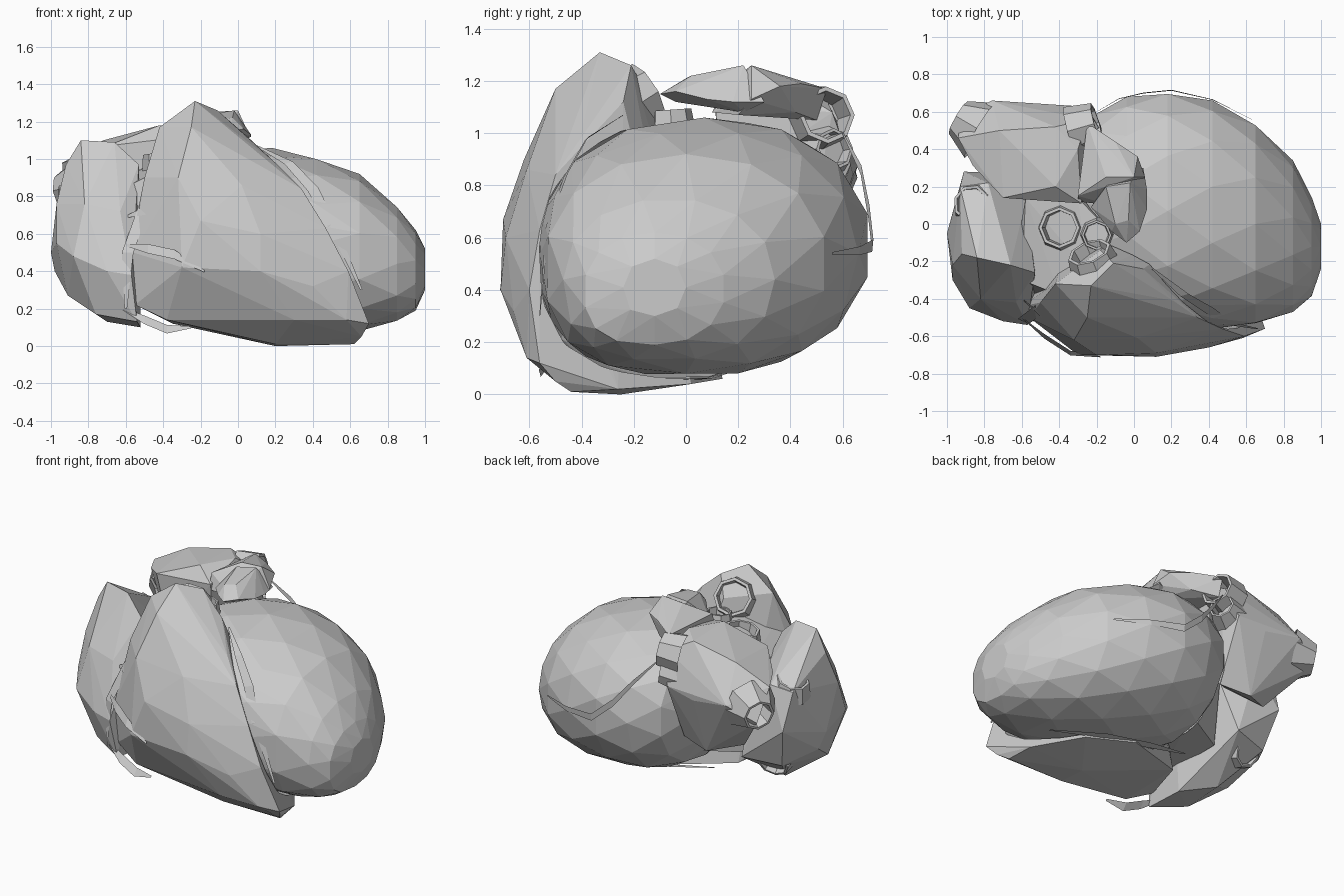
import bpy, bmesh, math
from mathutils import Vector


def finish(name, bm):
    bmesh.ops.recalc_face_normals(bm, faces=bm.faces)
    me = bpy.data.meshes.new(name)
    bm.to_mesh(me)
    bm.free()
    ob = bpy.data.objects.new(name, me)
    bpy.context.collection.objects.link(ob)
    return ob


def blob(name, pts):
    """Faceted lump: hull around a few corner points."""
    bm = bmesh.new()
    for p in pts:
        bm.verts.new(p)
    res = bmesh.ops.convex_hull(bm, input=bm.verts[:])
    junk = {v for k in ("geom_interior", "geom_unused") for v in res[k]
            if isinstance(v, bmesh.types.BMVert)}
    bmesh.ops.delete(bm, geom=list(junk), context="VERTS")
    return finish(name, bm)


def carve(ob, cutter):
    """Hollow a part where it wraps around another."""
    m = ob.modifiers.new("carve", "BOOLEAN")
    m.operation, m.object, m.solver = "DIFFERENCE", cutter, "EXACT"


def vessel(name, a, b, ra, rb, sides=8):
    """Short hollow vessel stump, open at the outer end b."""
    a, b = Vector(a), Vector(b)
    rot = (b - a).to_track_quat("Z", "Y")
    bm = bmesh.new()
    loops = []
    for c, r in ((a, ra), (b, rb), (b, rb * 0.85), (a.lerp(b, 0.2), rb * 0.7)):
        loops.append([bm.verts.new(c + rot @ Vector((r * math.cos(t), r * math.sin(t), 0)))
                      for t in (i * math.tau / sides for i in range(sides))])
    for lo, hi in zip(loops, loops[1:]):
        for i in range(sides):
            j = (i + 1) % sides
            bm.faces.new((lo[i], lo[j], hi[j], hi[i]))
    bm.faces.new(loops[-1])
    return finish(name, bm)


def ribbon(name, path, side, width):
    """Thin tapered strip along a path."""
    bm = bmesh.new()
    side = Vector(side).normalized()
    n = len(path) - 1
    rows = []
    for i, p in enumerate(path):
        w = width * (0.25 + math.sin(math.pi * i / n)) / 2
        rows.append([bm.verts.new(Vector(p) + side * s * w) for s in (-1, 1)])
    for a, b in zip(rows, rows[1:]):
        bm.faces.new((a[0], a[1], b[1], b[0]))
    return finish(name, bm)


# left ventricle: rings along x (x, y min, y max, z min, z max), fuller low at the front
rings = [(1.0, -.24, .0, .30, .52), (.95, -.39, .15, .19, .62), (.85, -.47, .34, .13, .75),
         (.65, -.54, .54, .08, .92), (.42, -.56, .66, .07, 1.01), (.18, -.57, .71, .08, 1.06),
         (-.04, -.5, .68, .11, 1.05), (-.22, -.38, .59, .2, 1.0), (-.34, -.2, .4, .35, .85)]


def ventricle_points(grow=0.0):
    pts = []
    for k, (x, y0, y1, z0, z1) in enumerate(rings):
        n = 8 if k in (0, len(rings) - 1) else 14
        for i in range(n):
            t = (i + 0.5 * (k % 2)) * math.tau / n
            c, s = math.cos(t), math.sin(t)
            e = .72 if c < 0 and s < 0 and x > .1 else .93
            pts.append((x + grow * (x - .35) * 1.6,
                        (y0 + y1) / 2 + ((y1 - y0) / 2 + grow) * math.copysign(abs(c) ** e, c),
                        (z0 + z1) / 2 + ((z1 - z0) / 2 + grow) * math.copysign(abs(s) ** e, s)))
    return pts


blob("left_ventricle", ventricle_points())
cutter = blob("groove_cutter", ventricle_points(0.012))
cutter.hide_render = True
cutter.display_type = "WIRE"

# right ventricle wrapping the front and underside
rv = blob("right_ventricle", [
    (-.42, -.32, 1.17), (-.23, -.33, 1.31), (-.11, -.21, 1.26), (-.18, -.14, 1.14),
    (.05, -.24, 1.12), (.21, -.41, .97), (.34, -.5, .84), (.47, -.56, .63), (.59, -.6, .4),
    (.7, -.56, .12), (-.25, -.5, 1.17), (-.32, -.62, .9), (.02, -.61, .86), (-.2, -.7, .67),
    (.12, -.69, .6), (-.3, -.7, .42), (.12, -.71, .4), (.4, -.66, .32), (.3, -.61, .14),
    (.58, -.61, .14), (.2, -.44, .01), (.62, -.44, .01), (.2, -.25, 0), (.6, -.26, .02),
    (.4, .02, .04), (.1, .14, .06), (-.38, -.53, .14), (-.35, -.05, .12), (-.55, -.48, .22),
    (-.6, -.44, .4), (-.56, -.5, .5), (.66, -.5, .05), (-.5, -.42, .9)])
carve(rv, cutter)

# right atrium
blob("right_atrium", [
    (-1, -.05, .5), (-.97, -.3, .55), (-.97, -.22, .76), (-.98, 0, .4), (-.92, -.16, .97),
    (-.84, -.18, 1.1), (-.66, -.22, 1.09), (-.53, -.26, .97), (-.88, -.45, .48),
    (-.7, -.52, .4), (-.57, -.54, .38), (-.54, -.5, .13), (-.76, -.4, .17), (-.91, -.2, .27),
    (-.7, -.05, .13), (-.52, -.2, .1), (-.85, .2, .33), (-.91, .28, .6), (-.93, .2, .84),
    (-.78, .22, .86), (-.6, .27, .35), (-.58, .12, .74), (-.63, -.42, .72), (-.82, -.4, .76)])

# left atrium and its hooked appendage
la = blob("left_atrium", [
    (-.94, .46, .98), (-.93, .58, .78), (-.76, .66, .88), (-.5, .64, .84), (-.3, .63, .88),
    (-.25, .56, 1.08), (-.3, .4, 1.18), (-.42, .2, 1.18), (-.28, .11, 1.12), (-.7, .14, 1.07),
    (-.72, .5, 1.1), (-.42, .52, 1.17), (-.86, .31, 1), (-.5, .5, .45), (-.3, .45, .48),
    (-.7, .38, .5), (-.6, .14, .7), (-.28, .14, .8)])
carve(la, cutter)
blob("appendage_base", [
    (-.25, .54, 1.17), (-.1, .44, 1.19), (.02, .36, 1.18), (.06, .25, 1.13), (-.1, .42, 1.08),
    (-.25, .5, 1.05), (-.3, .15, 1.18), (-.3, .12, 1.08), (0, .25, 1.26), (-.15, .25, 1.25),
    (0, .2, 1.07), (-.12, .1, 1.08)])
blob("appendage_tip", [
    (.05, .3, 1.12), (.07, .18, 1.12), (.07, .08, 1.13), (.03, -.04, 1.16), (-.04, -.1, 1.15),
    (-.12, -.04, 1.15), (-.23, .09, 1.12), (-.12, .26, 1.08), (0, .22, 1.08),
    (-.02, .22, 1.26), (-.03, .02, 1.22), (-.1, 0, 1.21), (-.15, .2, 1.24), (-.04, -.04, 1.12)])

# vessel openings
for name, a, b, ra, rb in [
        ("right_pulmonary_vein", (-.82, .5, .85), (-.94, .57, .83), .17, .1),
        ("left_pulmonary_vein", (-.34, .5, 1.05), (-.2, .54, 1.07), .13, .11),
        ("lower_pulmonary_vein", (-.34, .5, .92), (-.21, .57, .94), .13, .08),
        ("upper_vena_cava", (-.84, .1, .78), (-.87, .11, .88), .13, .1),
        ("lower_vena_cava", (-.74, .08, .35), (-.76, .17, .3), .13, .1),
        ("pulmonary_outlet", (-.2, -.25, 1.1), (-.24, -.15, 1.16), .14, .12),
        ("aortic_root", (-.36, -.02, .8), (-.4, -.02, 1.04), .16, .11),
        ("valve_ring", (-.2, -.05, .95), (-.2, -.06, 1.09), .1, .08)]:
    vessel(name, a, b, ra, rb)

# valve bridge filling the hollow between the chambers
bridge = blob("valve_bridge", [
    (-.6, -.3, .85), (-.4, -.38, .95), (-.25, -.25, 1.04), (-.12, -.05, 1.04),
    (-.3, .14, 1.04), (-.58, .14, .92), (-.62, -.1, .8), (-.55, -.4, .3), (-.55, .1, .3),
    (-.2, .3, .3), (-.1, -.2, .4)])
carve(bridge, cutter)

# surface vessels in the grooves and loose flaps
ribbon("front_groove_vessel", [(.1, -.24, 1.07), (.27, -.38, .98), (.4, -.46, .84),
                               (.5, -.53, .65), (.66, -.56, .3)], (1, .3, .3), .05)
ribbon("rear_groove_vessel", [(-.2, .6, 1.0), (-.08, .67, .86), (.05, .7, .7),
                              (.2, .715, .57), (.42, .665, .55), (.63, .56, .54)],
       (0, .1, 1), .04)
ribbon("under_groove_vessel", [(-.3, .12, .14), (0, .14, .08), (.3, .08, .06),
                               (.6, -.08, .06)], (0, 1, .1), .05)
ribbon("upper_flap", [(-.6, -.4, .69), (-.48, -.5, .73), (-.36, -.6, .75),
                      (-.25, -.66, .74)], (0, .5, 1), .05)
ribbon("middle_flap", [(-.6, -.5, .54), (-.48, -.6, .52), (-.34, -.69, .49),
                       (-.18, -.71, .4)], (0, .5, 1), .05)
ribbon("lower_flap", [(-.62, -.48, .2), (-.5, -.52, .14), (-.38, -.54, .09),
                      (-.25, -.56, .1)], (0, .7, 1), .05)
ribbon("side_groove_vessel", [(-.36, -.38, .98), (-.5, -.45, .75), (-.59, -.52, .5),
                              (-.6, -.53, .2)], (1, -.4, 0), .06)
